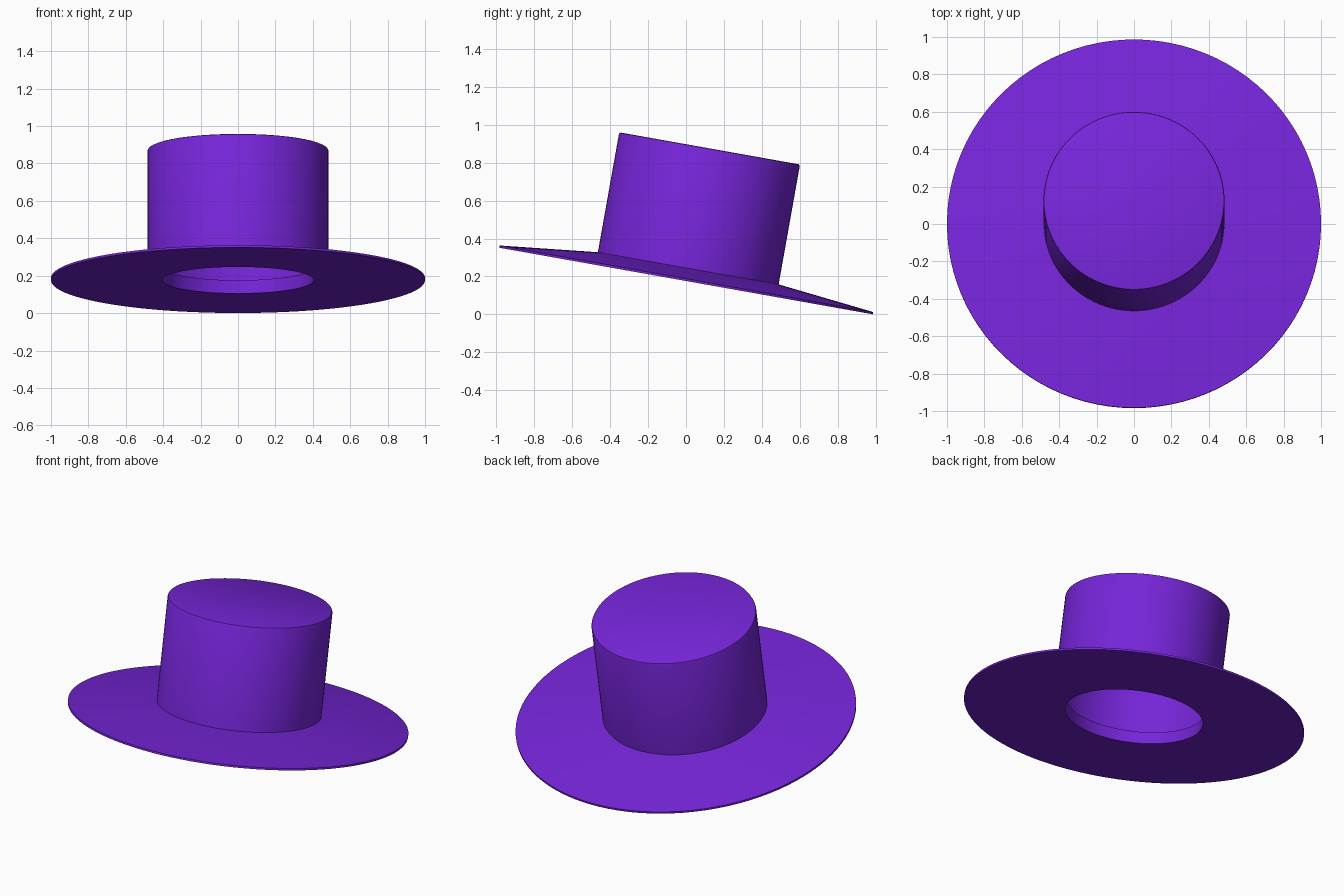
import bpy
import math
from mathutils import Matrix

TILT = math.radians(-10.1)
SIDES = 96

default = bpy.data.objects.get("Cube")
if default:
    bpy.data.objects.remove(default, do_unlink=True)

purple = bpy.data.materials.new("purple felt")
purple.use_nodes = True
colour = (0.18, 0.018, 0.69, 1)
purple.diffuse_color = colour
purple.node_tree.nodes["Principled BSDF"].inputs["Base Color"].default_value = colour


def lathe(name, profile, closed=False):
    """Spin (radius, height) points around z; radius 0 becomes a pole."""
    verts, rings, faces = [], [], []
    for r, z in profile:
        n = SIDES if r > 0 else 1
        rings.append([len(verts) + i for i in range(n)])
        for i in range(n):
            a = math.tau * i / SIDES
            verts.append((r * math.cos(a), r * math.sin(a), z))
    pairs = list(zip(rings, rings[1:]))
    if closed:
        pairs.append((rings[-1], rings[0]))
    for low, high in pairs:
        for i in range(SIDES):
            j = (i + 1) % SIDES
            quad = [low[i % len(low)], low[j % len(low)],
                    high[j % len(high)], high[i % len(high)]]
            faces.append(list(dict.fromkeys(quad)))
    mesh = bpy.data.meshes.new(name)
    mesh.from_pydata(verts, [], faces)
    mesh.materials.append(purple)
    obj = bpy.data.objects.new(name, mesh)
    bpy.context.collection.objects.link(obj)
    # Lean the hat so the front of the brim lifts
    obj.matrix_world = Matrix.Translation((0, 0, 0.176)) @ Matrix.Rotation(TILT, 4, "X")
    bpy.ops.object.select_all(action="DESELECT")
    obj.select_set(True)
    bpy.context.view_layer.objects.active = obj
    bpy.ops.object.shade_smooth_by_angle(angle=math.radians(35))
    return obj


# Brim: flat underside, thin rim, top rising to the crown, round head opening
lathe("brim", [(0.405, 0), (1, 0), (1, 0.012), (0.484, 0.068), (0.405, 0.072)], closed=True)

# Crown: hollow shell with a softened top edge, open underneath
lathe("crown", [(0.47, 0.05), (0.484, 0.05), (0.484, 0.7), (0.481, 0.707), (0.474, 0.71),
                (0, 0.71), (0, 0.697), (0.47, 0.697)], closed=True)
